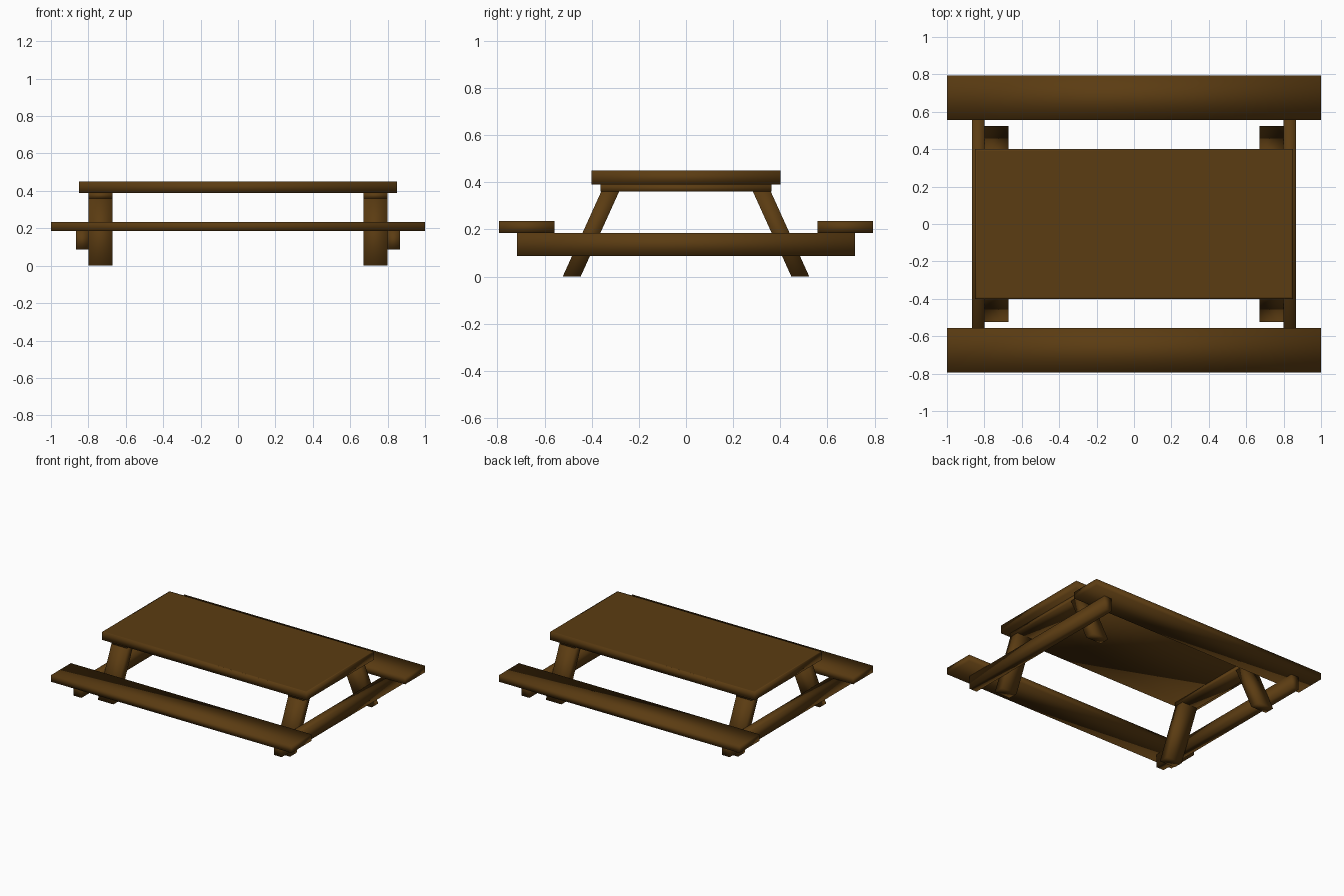
import bpy, bmesh

if "Cube" in bpy.data.objects:
    bpy.data.objects.remove(bpy.data.objects["Cube"])

wood = bpy.data.materials.new("dark brown wood")
wood.diffuse_color = (0.105, 0.045, 0.006, 1)
wood.use_nodes = True
wood.node_tree.nodes["Principled BSDF"].inputs["Base Color"].default_value = wood.diffuse_color


def prism(name, profile, x0, x1, inset_top=0.0):
    """Extrude a (y, z) outline along x, with soft shading over the edges."""
    bm = bmesh.new()
    a = [bm.verts.new((x0, y, z)) for y, z in profile]
    b = [bm.verts.new((x1, y, z)) for y, z in profile]
    n = len(profile)
    bm.faces.new(a)
    bm.faces.new(b[::-1])
    for i in range(n):
        j = (i + 1) % n
        bm.faces.new((a[i], b[i], b[j], a[j]))
    bmesh.ops.recalc_face_normals(bm, faces=bm.faces)
    if inset_top:
        bm.normal_update()
        top = [f for f in bm.faces if f.normal.z > 0.9]
        bmesh.ops.inset_region(bm, faces=top, thickness=inset_top)
    for f in bm.faces:
        f.smooth = True
    me = bpy.data.meshes.new(name)
    bm.to_mesh(me)
    bm.free()
    me.materials.append(wood)
    ob = bpy.data.objects.new(name, me)
    bpy.context.collection.objects.link(ob)
    return ob


def rect(y0, y1, z0, z1):
    return [(y0, z0), (y1, z0), (y1, z1), (y0, z1)]


# table top, with a narrow rim loop on its upper face
prism("table_top", rect(-0.40, 0.40, 0.39, 0.45), -0.85, 0.85, 0.016)

# benches
for s, side in ((-1, "front"), (1, "back")):
    prism(side + "_bench", rect(s * 0.557, s * 0.793, 0.185, 0.235), -1, 1)

for sx, end in ((-1, "left"), (1, "right")):
    # bench beam outside the legs, and cleat under the top
    prism(end + "_bench_beam", rect(-0.717, 0.717, 0.088, 0.185), sx * 0.80, sx * 0.865)
    prism(end + "_cleat", rect(-0.363, 0.363, 0.36, 0.39), sx * 0.67, sx * 0.80)
    # splayed legs
    for s, side in ((-1, "front"), (1, "back")):
        leg = [(s * 0.447, 0), (s * 0.523, 0), (s * 0.360, 0.36), (s * 0.284, 0.36)]
        prism(f"{side}_{end}_leg", leg, sx * 0.67, sx * 0.80)
